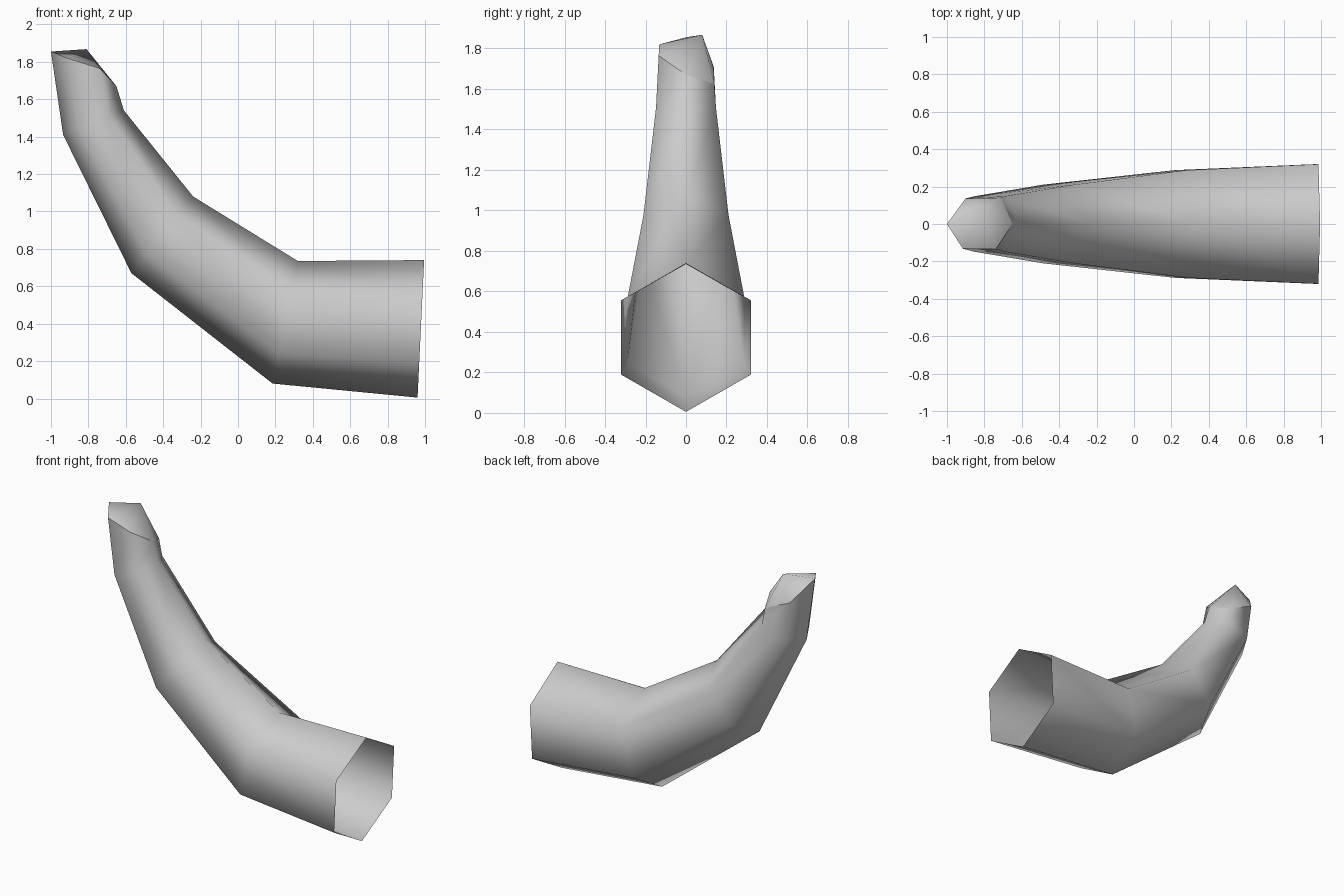
import bpy, bmesh
from mathutils import Vector

if "Cube" in bpy.data.objects:
    bpy.data.objects.remove(bpy.data.objects["Cube"])

grey = bpy.data.materials.new("plain_grey")
grey.diffuse_color = (0.6, 0.6, 0.6, 1)
grey.use_nodes = True
grey.node_tree.nodes["Principled BSDF"].inputs["Base Color"].default_value = grey.diffuse_color

# Hexagonal sections along the bend: inner corner (x, z), outer corner (x, z), half width
sections = [((0.995, 0.74), (0.96, 0.005), 0.32),
            ((0.32, 0.735), (0.185, 0.08), 0.288),
            ((-0.24, 1.08), (-0.57, 0.67), 0.21),
            ((-0.61, 1.54), (-0.935, 1.41), 0.148)]
# Slanted, slightly twisted rim and the off-centre point that closes it
rim = [(-0.65, 0, 1.67), (-0.71, 0.14, 1.625), (-0.90, 0.137, 1.71),
       (-1.0, 0, 1.855), (-0.915, -0.132, 1.82), (-0.74, -0.135, 1.765)]
apex = (-0.81, 0.08, 1.868)


def hexagon(inner, outer, w):
    a, b = Vector((inner[0], 0, inner[1])), Vector((outer[0], 0, outer[1]))
    side = Vector((0, w, 0))
    q1, q3 = a.lerp(b, 0.25), a.lerp(b, 0.75)
    return [a, q1 + side, q3 + side, b, q3 - side, q1 - side]


bm = bmesh.new()
rings = [[bm.verts.new(p) for p in ring]
         for ring in [hexagon(*s) for s in sections] + [rim]]

# Tube wall, left open at the wide end
for r0, r1 in zip(rings, rings[1:]):
    for i in range(6):
        j = (i + 1) % 6
        bm.faces.new((r0[i], r0[j], r1[j], r1[i]))

# Pointed cap on the narrow end
tip = bm.verts.new(apex)
for i in range(6):
    bm.faces.new((rings[-1][i], rings[-1][(i + 1) % 6], tip))

bmesh.ops.recalc_face_normals(bm, faces=bm.faces)
# Make sure the wall faces outward
bm.faces.ensure_lookup_table()
if bm.faces[0].normal.z < 0:
    bmesh.ops.reverse_faces(bm, faces=bm.faces)

# Smooth everywhere, with a crisp edge round the cap
for f in bm.faces:
    f.smooth = True
for i in range(6):
    bm.edges.get((rings[-1][i], rings[-1][(i + 1) % 6])).smooth = False

mesh = bpy.data.meshes.new("curved_horn")
bm.to_mesh(mesh)
bm.free()
mesh.materials.append(grey)
horn = bpy.data.objects.new("curved_horn", mesh)
bpy.context.collection.objects.link(horn)
